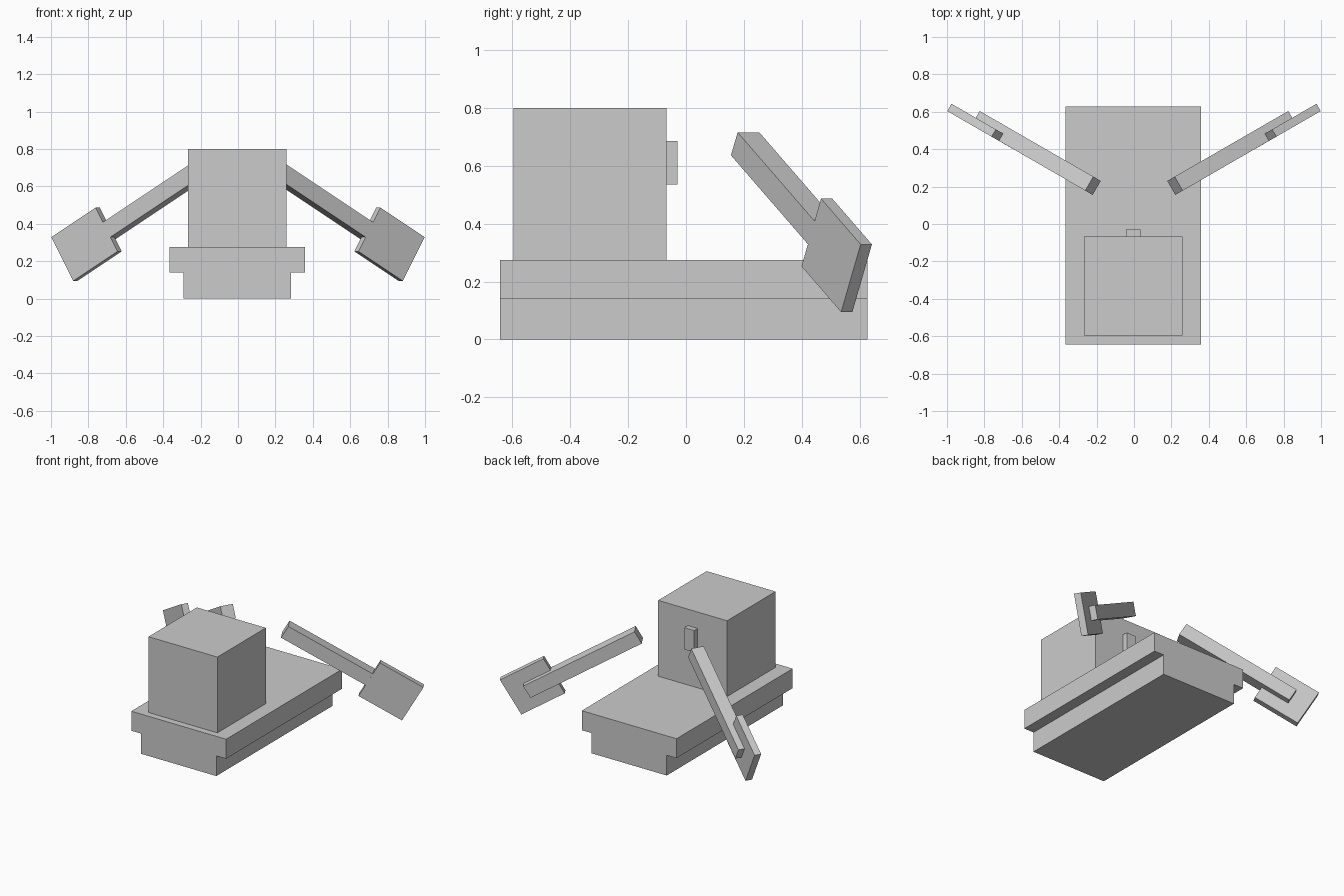
import bpy
from math import radians
from mathutils import Matrix, Vector

if "Cube" in bpy.data.objects:
    bpy.data.objects.remove(bpy.data.objects["Cube"])

grey = bpy.data.materials.new("plain grey")
grey.diffuse_color = (0.6, 0.6, 0.6, 1)
grey.use_nodes = True
grey.node_tree.nodes["Principled BSDF"].inputs["Base Color"].default_value = grey.diffuse_color


def prism(name, profile, depth, frame):
    """Extrude a 2D outline (local x, z) along local y, then place it."""
    n = len(profile)
    verts = [frame @ Vector((x, y, z)) for y in depth for x, z in profile]
    faces = [list(range(n)), list(range(2 * n - 1, n - 1, -1))]
    faces += [[i, n + i, n + (i + 1) % n, (i + 1) % n] for i in range(n)]
    if frame.determinant() < 0:
        faces = [f[::-1] for f in faces]
    mesh = bpy.data.meshes.new(name)
    mesh.from_pydata(verts, [], faces)
    mesh.materials.append(grey)
    obj = bpy.data.objects.new(name, mesh)
    bpy.context.collection.objects.link(obj)
    return obj


def rect(x0, x1, z0, z1):
    return [(x0, z0), (x1, z0), (x1, z1), (x0, z1)]


# Hull with an overhanging upper deck
CX = -0.004
hull = [(-0.288, 0), (0.288, 0), (0.288, 0.14), (0.363, 0.14),
        (0.363, 0.275), (-0.363, 0.275), (-0.363, 0.14), (-0.288, 0.14)]
centre = Matrix.Translation((CX, 0, 0))
prism("hull", hull, (-0.643, 0.628), centre)

# Cabin block and the small handle on its back
prism("cabin", rect(-0.264, 0.264, 0.275, 0.80), (-0.597, -0.067), centre)
prism("handle", rect(-0.038, 0.038, 0.535, 0.686), (-0.067, -0.03), centre)

# Paddles: yawed outward and tilted down, mirrored left and right
pose = (Matrix.Translation((0.261, 0.178, 0.716))
        @ Matrix.Rotation(radians(30), 4, 'Z')
        @ Matrix.Rotation(radians(30), 4, 'Y'))
for side, sx in (("right", 1), ("left", -1)):
    frame = Matrix.Diagonal((sx, 1, 1, 1)) @ pose
    prism(side + "_paddle_shaft", rect(0, 0.81, -0.092, 0), (0.0005, 0.087), frame)
    prism(side + "_paddle_blade", rect(0.615, 0.931, -0.18, 0.09), (0, 0.045), frame)
